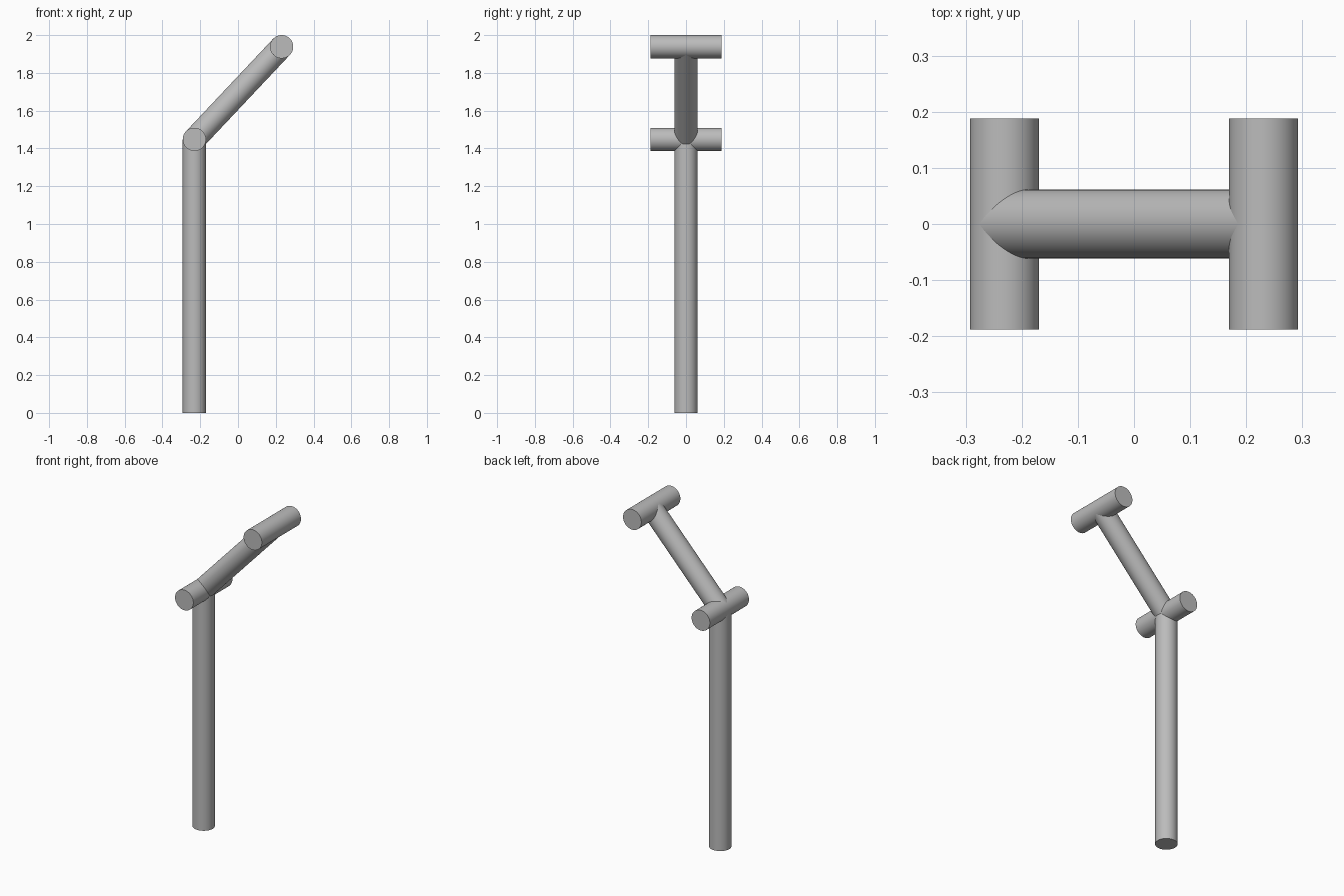
import bpy
import math
from mathutils import Vector

cube = bpy.data.objects.get("Cube")
if cube:
    bpy.data.objects.remove(cube, do_unlink=True)

RADIUS = 0.0615
HALF_BAR = 0.188

# One plain grey for the whole frame
grey = bpy.data.materials.new("plain grey")
grey.use_nodes = True
colour = (0.5, 0.5, 0.5, 1)
grey.diffuse_color = colour
grey.node_tree.nodes["Principled BSDF"].inputs["Base Color"].default_value = colour


def tube(name, start, end):
    """Solid round bar running from start to end."""
    axis = end - start
    bpy.ops.mesh.primitive_cylinder_add(
        vertices=64, radius=RADIUS, depth=axis.length, location=(start + end) / 2)
    bar = bpy.context.object
    bar.name = name
    bar.rotation_euler = axis.to_track_quat("Z", "Y").to_euler()
    bar.data.materials.append(grey)
    bpy.ops.object.shade_smooth_by_angle(angle=math.radians(30))
    return bar


foot = Vector((-0.231, 0, 0))
elbow = Vector((-0.231, 0, 1.448))
tip = Vector((0.231, 0, 2 - RADIUS))
side = Vector((0, HALF_BAR, 0))

# Upright post and slanted arm
tube("upright_post", foot, elbow)
tube("slanted_arm", elbow, tip)

# Crossbars at the elbow and the tip
for name, centre in (("elbow_crossbar", elbow), ("tip_crossbar", tip)):
    tube(name, centre - side, centre + side)
